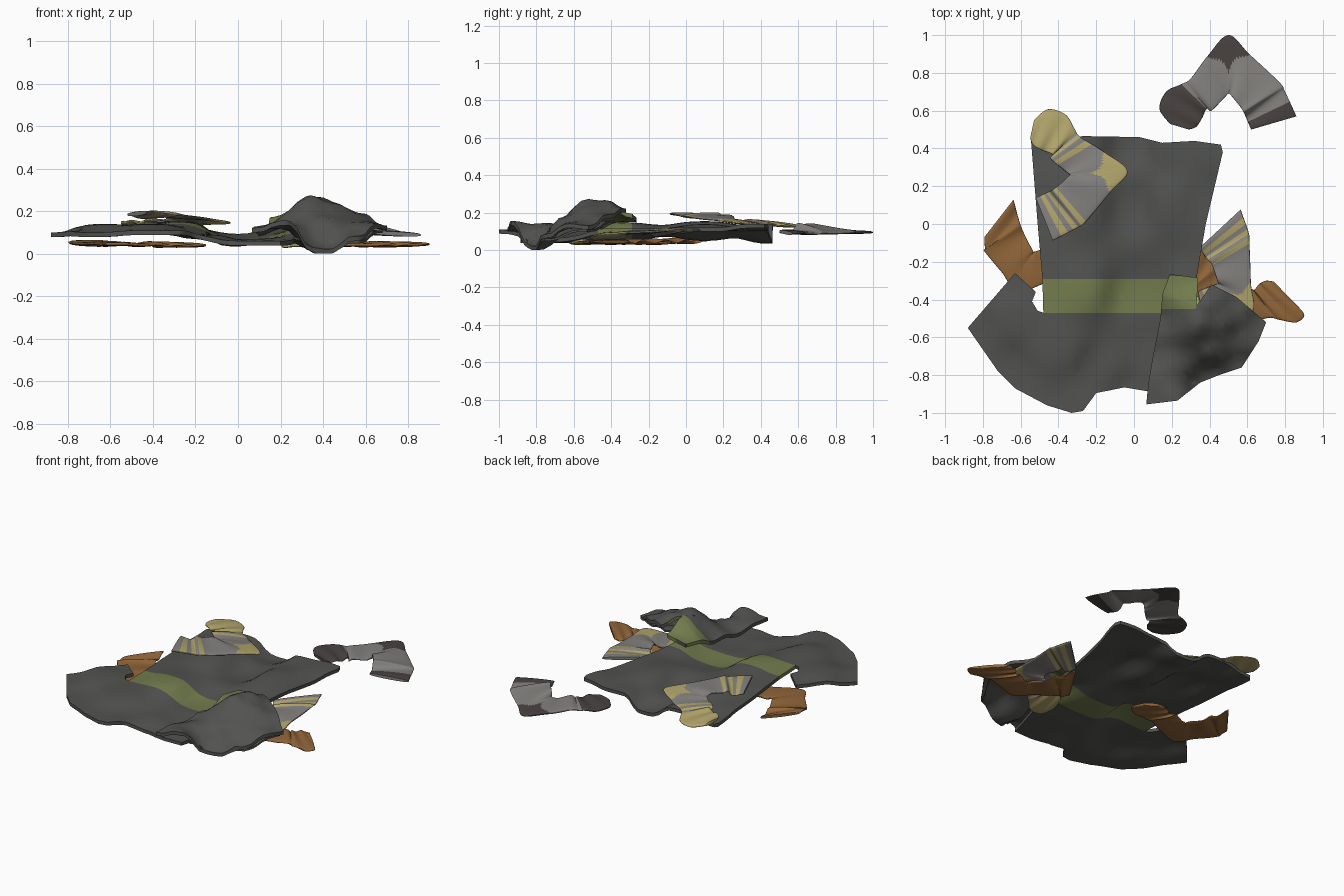
import bpy, bmesh, math
from mathutils import Vector


def material(name, rgb):
    m = bpy.data.materials.new(name)
    m.diffuse_color = (*rgb, 1)
    return m


CHARCOAL = material("charcoal", (0.085, 0.085, 0.08))
GREEN = material("green", (0.17, 0.20, 0.075))
BROWN = material("brown", (0.28, 0.13, 0.04))
YELLOW = material("yellow", (0.45, 0.38, 0.15))
GREY = material("grey", (0.23, 0.22, 0.21))
DARK = material("dark", (0.065, 0.055, 0.052))


def finish(bm, name, mats):
    for v in bm.verts:
        v.co.z = max(0, v.co.z)
    bmesh.ops.recalc_face_normals(bm, faces=bm.faces)
    me = bpy.data.meshes.new(name)
    bm.to_mesh(me)
    bm.free()
    ob = bpy.data.objects.new(name, me)
    bpy.context.collection.objects.link(ob)
    for m in mats:
        me.materials.append(m)
    bpy.ops.object.select_all(action='DESELECT')
    ob.select_set(True)
    bpy.context.view_layer.objects.active = ob
    bpy.ops.object.shade_smooth_by_angle(angle=math.radians(45))
    return ob


def height(x, y, pts):
    total = acc = 0
    for px, py, pz in pts:
        w = 1 / ((x - px) ** 2 + (y - py) ** 2 + 0.004) ** 2
        total += w
        acc += w * pz
    return acc / total


# Draped fabric: outline cut into a grid, lifted to a height field, given thickness
def cloth(name, outline, pts, thick=0.022, stripe=None, is_green=None):
    bm = bmesh.new()
    bm.faces.new([bm.verts.new((x, y, 0)) for x, y in outline])
    bmesh.ops.triangulate(bm, faces=bm.faces[:])
    cuts = [(Vector((i * 0.04, 0, 0)), Vector((1, 0, 0))) for i in range(-22, 23)]
    cuts += [(Vector((0, i * 0.04, 0)), Vector((0, 1, 0))) for i in range(-25, 13)]
    cuts += [(Vector((0, y, 0)), Vector((0, 1, 0))) for y in (stripe or ())]
    for co, no in cuts:
        bmesh.ops.bisect_plane(bm, geom=bm.verts[:] + bm.edges[:] + bm.faces[:],
                               dist=1e-5, plane_co=co, plane_no=no)
    for v in bm.verts:
        v.co.z = height(v.co.x, v.co.y, pts)
    ret = bmesh.ops.extrude_face_region(bm, geom=bm.faces[:], use_keep_orig=True)
    for v in ret["geom"]:
        if isinstance(v, bmesh.types.BMVert):
            v.co.z -= thick
    for f in bm.faces:
        c = f.calc_center_median()
        if stripe and stripe[0] < c.y < stripe[1] and is_green(c.x, c.y):
            f.material_index = 1
    return finish(bm, name, [CHARCOAL, GREEN])


# Sweater body with left sleeve
body = [(-0.545, 0.44), (-0.51, 0), (-0.485, -0.29), (-0.48, -0.47), (-0.51, -0.46),
        (-0.54, -0.41), (-0.52, -0.36), (-0.63, -0.26), (-0.88, -0.55), (-0.72, -0.78),
        (-0.63, -0.87), (-0.46, -0.96), (-0.33, -1.0), (-0.27, -0.99), (-0.2, -0.895),
        (-0.05, -0.865), (0.07, -0.885), (0.2, -0.88), (0.3, -0.5), (0.32, -0.46),
        (0.33, -0.29), (0.38, 0), (0.47, 0.38), (0.46, 0.42), (0.32, 0.44),
        (0.15, 0.43), (0.03, 0.46), (-0.25, 0.465), (-0.53, 0.46)]
cloth("sweater_body", body, [
    (-0.54, 0.44, 0.11), (-0.28, 0.46, 0.14), (0, 0.45, 0.055), (0.18, 0.43, 0.125), (0.45, 0.4, 0.14),
    (-0.5, 0.1, 0.12), (-0.28, 0.1, 0.155), (0, 0.1, 0.07), (0.18, 0.1, 0.14), (0.38, 0.1, 0.12),
    (-0.48, -0.35, 0.13), (-0.28, -0.35, 0.15), (0, -0.38, 0.065), (0.12, -0.4, 0.07), (0.3, -0.35, 0.12),
    (-0.4, -0.65, 0.14), (-0.63, -0.48, 0.14), (-0.64, -0.28, 0.12), (-0.87, -0.55, 0.10),
    (-0.68, -0.8, 0.10), (-0.33, -0.98, 0.11), (-0.15, -0.75, 0.09), (0, -0.87, 0.06),
    (0.08, -0.65, 0.06), (0.18, -0.85, 0.06)], stripe=(-0.47, -0.29), is_green=lambda x, y: x > -0.49)

# Right side folded back over the body, with its raised sleeve
fold = [(0.065, -0.955), (0.075, -0.85), (0.1, -0.7), (0.14, -0.5), (0.15, -0.37), (0.19, -0.265),
        (0.34, -0.285), (0.33, -0.44), (0.285, -0.5), (0.41, -0.32), (0.54, -0.385),
        (0.7, -0.52), (0.66, -0.62), (0.57, -0.76), (0.45, -0.80), (0.35, -0.84), (0.23, -0.935)]
cloth("folded_sleeve", fold, [
    (0.07, -0.95, 0.12), (0.1, -0.7, 0.10), (0.14, -0.5, 0.11), (0.17, -0.3, 0.17), (0.30, -0.3, 0.18),
    (0.19, -0.75, 0.15), (0.22, -0.92, 0.16), (0.23, -0.5, 0.17), (0.29, -0.5, 0.26), (0.33, -0.52, 0.295),
    (0.41, -0.33, 0.22), (0.38, -0.42, 0.28), (0.45, -0.5, 0.24), (0.55, -0.42, 0.19), (0.7, -0.52, 0.13),
    (0.57, -0.62, 0.15), (0.40, -0.66, 0.18), (0.57, -0.75, 0.08), (0.42, -0.81, 0.01), (0.35, -0.83, 0.02),
    (0.27, -0.75, 0.14)],
    stripe=(-0.45, -0.275), is_green=lambda x, y: x < 0.29 + 0.66 * (y + 0.5))
under = [(0.26, -0.88), (0.27, -0.5), (0.42, -0.38), (0.68, -0.53), (0.57, -0.75), (0.36, -0.83)]
cloth("sleeve_underside", under, [
    (0.26, -0.88, 0.08), (0.27, -0.5, 0.15), (0.42, -0.4, 0.16), (0.68, -0.53, 0.11),
    (0.5, -0.6, 0.12), (0.57, -0.74, 0.06), (0.4, -0.82, 0.005)], thick=0.012)

# Sock pattern: outer and inner edge, from cuff round the heel to the toe
PATTERN = [(0.86, 0.57, 0.62, 0.50), (0.80, 0.70, 0.59, 0.57), (0.77, 0.75, 0.57, 0.61),
           (0.61, 0.90, 0.51, 0.685), (0.50, 1.0, 0.50, 0.69), (0.39, 0.89, 0.48, 0.67),
           (0.30, 0.77, 0.41, 0.60), (0.25, 0.74, 0.385, 0.61), (0.17, 0.70, 0.36, 0.56),
           (0.135, 0.61, 0.33, 0.515), (0.19, 0.53, 0.29, 0.50)]
REF = [(0.74, 0.535), (0.50, 1.0), (0.18, 0.53)]


def station(s):
    i = min(int(s), len(PATTERN) - 2)
    t = s - i
    p = [PATTERN[max(0, min(len(PATTERN) - 1, i + k))] for k in (-1, 0, 1, 2)]
    return [b + 0.5 * t * (c - a + t * (2 * a - 5 * b + 4 * c - d + t * (3 * (b - c) + d - a)))
            for a, b, c, d in zip(*p)]


def weights(x, y):
    (ax, ay), (bx, by), (cx, cy) = REF
    det = (by - cy) * (ax - cx) + (cx - bx) * (ay - cy)
    a = ((by - cy) * (x - cx) + (cx - bx) * (y - cy)) / det
    b = ((cy - ay) * (x - cx) + (ax - cx) * (y - cy)) / det
    return a, b, 1 - a - b


STRIPES = [(0.4, 0.65), (0.85, 1.15), (1.7, 2.05), (5.5, 5.75), (6.0, 6.3), (6.7, 7.0)]


# Sock: the flat tube pattern placed by its cuff, heel and toe points
def sock(name, anchors, main, accent, cuff_band=0, stripes=False, skew=(0, 0), toe_skew=(0, 0),
         lift=0, thick=0.010):
    bm = bmesh.new()
    per, m = 20, 20
    n = (len(PATTERN) - 1) * per
    rings = []
    for k in range(n + 1):
        s = k / per
        ox, oy, ix, iy = station(s)
        b0, b1 = max(0, 1 - s / 3), min(1, max(0, (s - 5) / 3))
        ring = []
        for j in range(2 * m):
            a = math.pi * j / m
            v = 0.5 - 0.5 * math.cos(a)
            w = weights(ox + (ix - ox) * v, oy + (iy - oy) * v)
            p = sum((Vector(q) * u for q, u in zip(anchors, w)), Vector())
            p.x += (skew[0] * b0 + toe_skew[0] * b1) * (1 - 2 * v)
            p.y += (skew[1] * b0 + toe_skew[1] * b1) * (1 - 2 * v)
            p.z += (0.008 * math.sin(s * 4.5 + v) * (0.3 + 0.7 * v)
                    * min(1, abs(s - 4) / 2) * min(1, (10 - s) / 3))
            p.z += lift * v * math.exp(-((s - 2.2) / 1.2) ** 2)
            p.z += thick * math.copysign(abs(math.sin(a)) ** 0.6, math.sin(a))
            ring.append(bm.verts.new(p))
        rings.append(ring)
    for k in range(n):
        s = (k + 0.5) / per
        for j in range(2 * m):
            j2 = (j + 1) % (2 * m)
            f = bm.faces.new((rings[k][j], rings[k][j2], rings[k + 1][j2], rings[k + 1][j]))
            v = 0.5 - 0.5 * math.cos(math.pi * (j + 0.5) / m)
            heel = abs(s - 4) < 1 and v < 0.65 - 0.6 * abs(s - 4)
            band = stripes and any(a < s < b for a, b in STRIPES)
            f.material_index = int(s < cuff_band or s > 7 or heel or band)
    bm.faces.new(rings[0])
    bm.faces.new(rings[-1]).material_index = 1
    return finish(bm, name, [main, accent])


sock("grey_sock", [(0.74, 0.535, 0.09), (0.50, 1.0, 0.095), (0.18, 0.53, 0.10)], GREY, DARK,
     cuff_band=0.6, lift=0.05)
sock("striped_sock_upper", [(-0.475, 0.025, 0.185), (-0.035, 0.28, 0.145), (-0.53, 0.56, 0.135)],
     GREY, YELLOW, stripes=True, lift=0.025)
sock("striped_sock_lower", [(0.455, -0.025, 0.095), (0.63, -0.46, 0.085), (0.2, -0.53, 0.035)],
     GREY, YELLOW, stripes=True, skew=(0.035, 0.01), lift=0.02)
sock("brown_sock_left", [(-0.715, 0.03, 0.05), (-0.62, -0.36, 0.045), (-0.17, -0.13, 0.04)],
     BROWN, BROWN, skew=(0.05, -0.11))
sock("brown_sock_right", [(0.30, -0.22, 0.045), (0.49, -0.55, 0.04), (0.855, -0.39, 0.045)],
     BROWN, BROWN, skew=(0.045, -0.14), toe_skew=(0.01, -0.035))
